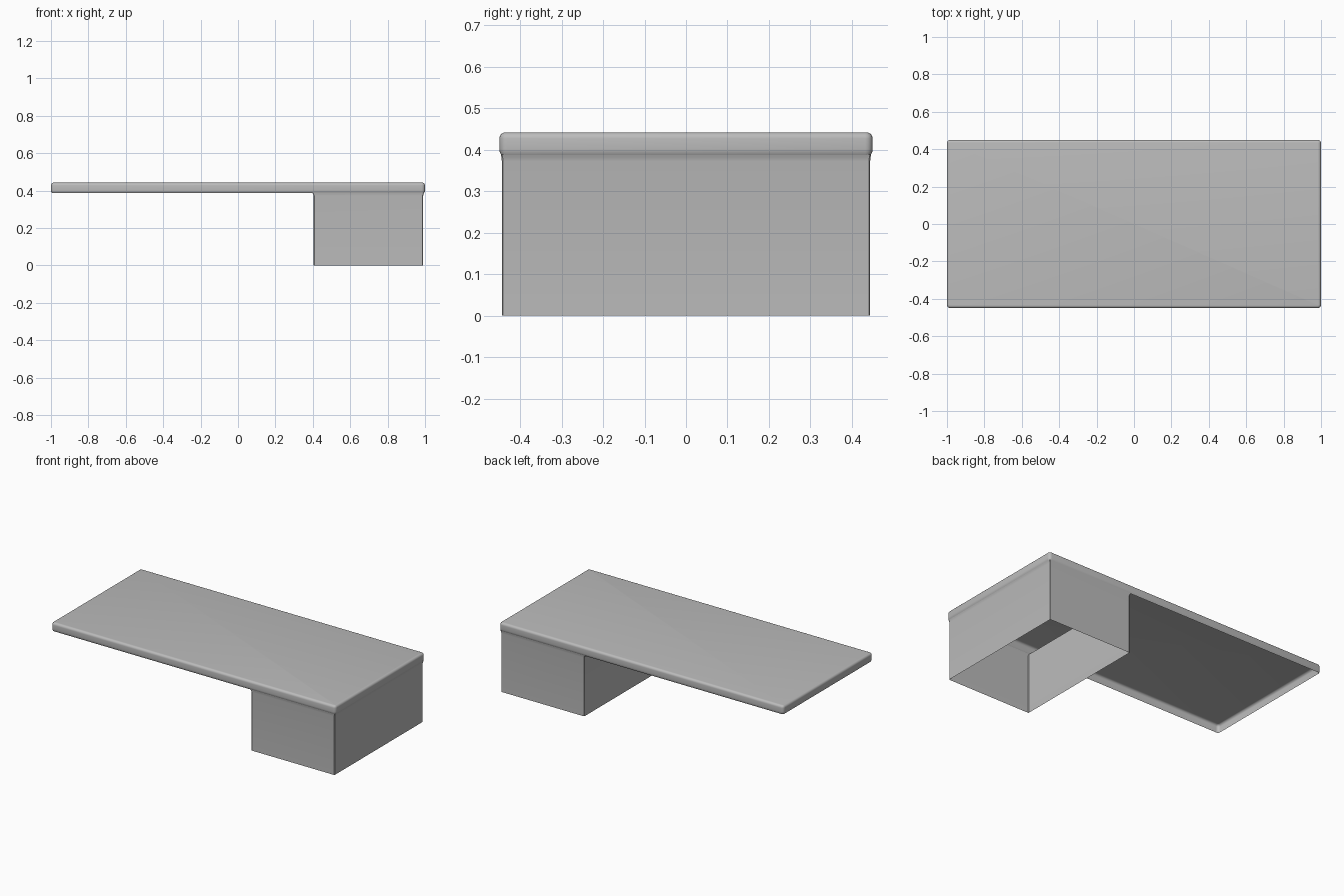
import bpy, bmesh
from math import sin, cos, pi

cube = bpy.data.objects.get("Cube")
if cube:
    bpy.data.objects.remove(cube, do_unlink=True)

# Single flat colour
grey = bpy.data.materials.new("light grey")
grey.use_nodes = True
COLOUR = (0.5, 0.5, 0.5, 1)
grey.diffuse_color = COLOUR
grey.node_tree.nodes["Principled BSDF"].inputs["Base Color"].default_value = COLOUR


def rounded_rect(x0, x1, y0, y1, radius, steps):
    """Outline of a rectangle with rounded corners, counter-clockwise."""
    corners = [(x1, y1, -1, -1), (x0, y1, 1, -1), (x0, y0, 1, 1), (x1, y0, -1, 1)]
    points = []
    for i, (x, y, sx, sy) in enumerate(corners):
        for k in range(steps + 1):
            a = (i + k / steps) * pi / 2
            points.append((x + radius * (sx + cos(a)), y + radius * (sy + sin(a))))
    return points


def loft(name, rings, cap):
    """Thin shell skinned over rings of (outline, height)."""
    bm = bmesh.new()
    loops = [[bm.verts.new((x, y, z)) for x, y in pts] for pts, z in rings]
    for low, high in zip(loops, loops[1:]):
        n = len(low)
        for i in range(n):
            j = (i + 1) % n
            bm.faces.new((low[i], low[j], high[j], high[i]))
    if cap:
        bm.faces.new(loops[-1])
    mesh = bpy.data.meshes.new(name)
    bm.to_mesh(mesh)
    bm.free()
    mesh.materials.append(grey)
    obj = bpy.data.objects.new(name, mesh)
    bpy.context.collection.objects.link(obj)
    bpy.ops.object.select_all(action="DESELECT")
    bpy.context.view_layer.objects.active = obj
    obj.select_set(True)
    bpy.ops.object.shade_smooth_by_angle(angle=pi / 5)
    return obj


# Desk top: hollow tray, open below, with a softened rim
TOP, EDGE = 0.442, 0.015
profile = [(0.005, 0.387), (0.001, 0.394), (0, 0.402)]
profile += [(EDGE * (1 - cos(a)), TOP - EDGE * (1 - sin(a)))
            for a in (k * pi / 10 for k in range(6))]
loft("desk_top",
     [(rounded_rect(-1 + d, 1 - d, -0.45 + d, 0.45 - d, 0.018 - d, 4), z)
      for d, z in profile], cap=True)

# Pedestal: open sleeve flaring slightly into the rim
flare = [(0, 0), (0, 0.372), (0.002, 0.381), (0.005, 0.389)]
loft("pedestal",
     [(rounded_rect(0.405 - 2 * f, 0.99 + f, -0.444 - f / 2, 0.444 + f / 2, 0.003, 1), z)
      for f, z in flare], cap=False)
